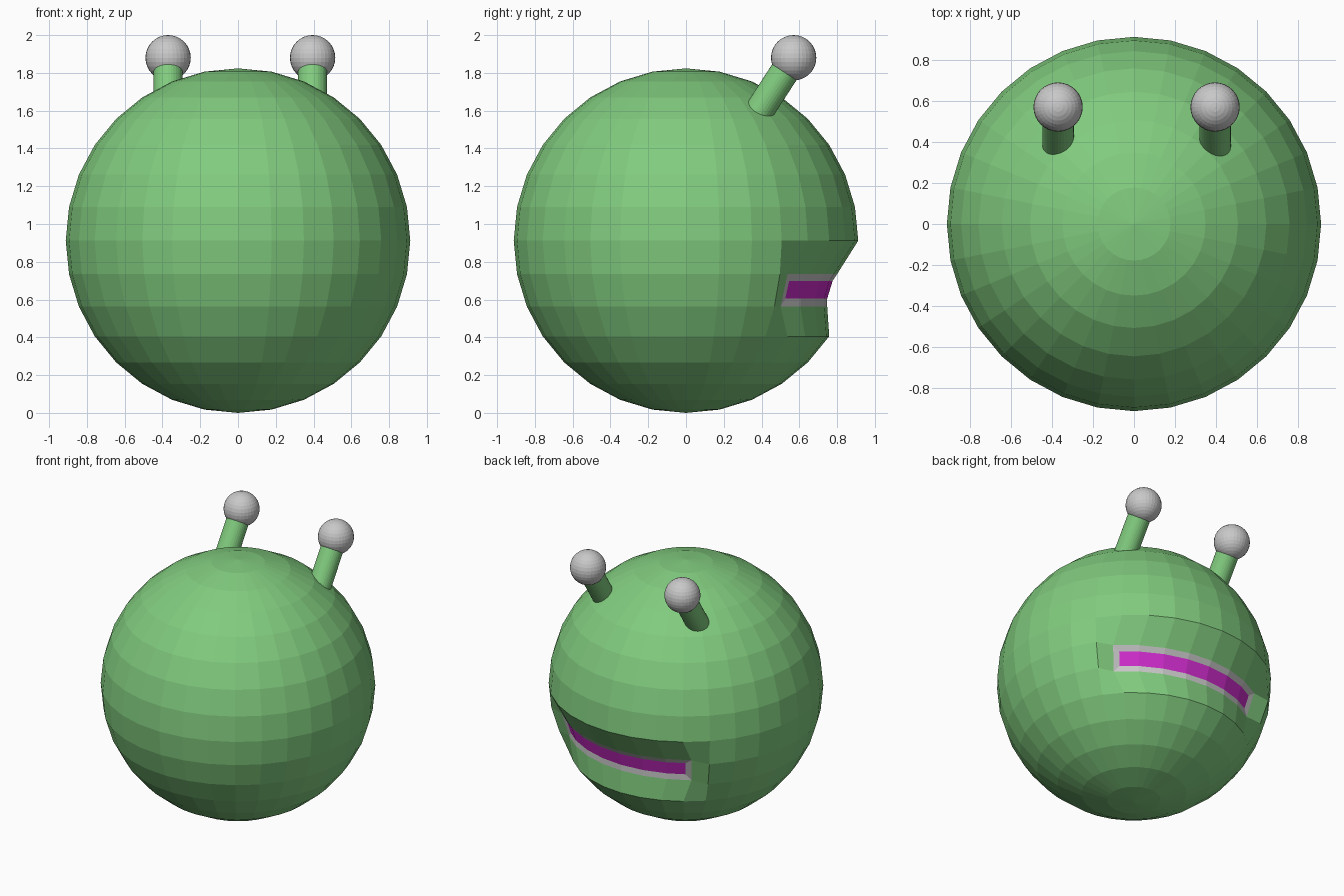
import bpy, bmesh, math
from mathutils import Vector

cube = bpy.data.objects.get("Cube")
if cube:
    bpy.data.objects.remove(cube)


def material(name, rgb):
    m = bpy.data.materials.new(name)
    m.use_nodes = True
    m.diffuse_color = (*rgb, 1)
    m.node_tree.nodes["Principled BSDF"].inputs["Base Color"].default_value = (*rgb, 1)
    return m


green = material("green skin", (0.22, 0.60, 0.21))
grey = material("pale grey", (0.58, 0.58, 0.58))
purple = material("purple mouth", (0.62, 0.025, 0.60))


def finish(bm, name, mats, location=(0, 0, 0)):
    mesh = bpy.data.meshes.new(name)
    bm.to_mesh(mesh)
    bm.free()
    for m in mats:
        mesh.materials.append(m)
    ob = bpy.data.objects.new(name, mesh)
    ob.location = location
    bpy.context.collection.objects.link(ob)
    return ob


# Body: faceted ball with a mouth pushed into the back
R = 0.912
STEP = math.pi / 16
bm = bmesh.new()
bmesh.ops.create_uvsphere(bm, u_segments=32, v_segments=16, radius=R)


def column(co):
    """Column number counted from +y towards +x."""
    return math.atan2(co.x, co.y) / STEP


def row(co):
    """Row number counted down from the equator."""
    return -math.asin(max(-1, min(1, co.z / R))) / STEP


mouth_faces = []
for f in bm.faces:
    c = f.calc_center_median()
    if -3 < column(c) < 4 and 1 < row(c) < 2:
        mouth_faces.append(f)
for v in {v for f in mouth_faces for v in f.verts}:
    v.co.y -= 0.095

# Lips and mouth strip
for f in mouth_faces:
    f.material_index = 2
bm.normal_update()
lips = bmesh.ops.inset_region(bm, faces=mouth_faces, thickness=0.04, depth=-0.012,
                              use_boundary=True, use_even_offset=True)
for f in lips["faces"]:
    f.material_index = 1
finish(bm, "body", [green, grey, purple], (0, 0, R))

# Eye stalks, tilted backwards, with ball eyes
for side, x in (("right", -0.37), ("left", 0.395)):
    eye = Vector((x, 0.57, 1.88))
    base = Vector((x, 0.36, 1.556))
    axis = eye - base

    bm = bmesh.new()
    bmesh.ops.create_cone(bm, cap_ends=True, segments=32, radius1=0.077,
                          radius2=0.077, depth=axis.length)
    stalk = finish(bm, side + "_eye_stalk", [green], (eye + base) / 2)
    stalk.rotation_euler = axis.to_track_quat("Z", "Y").to_euler()

    bm = bmesh.new()
    bmesh.ops.create_uvsphere(bm, u_segments=32, v_segments=16, radius=0.12)
    finish(bm, side + "_eye", [grey], eye)
